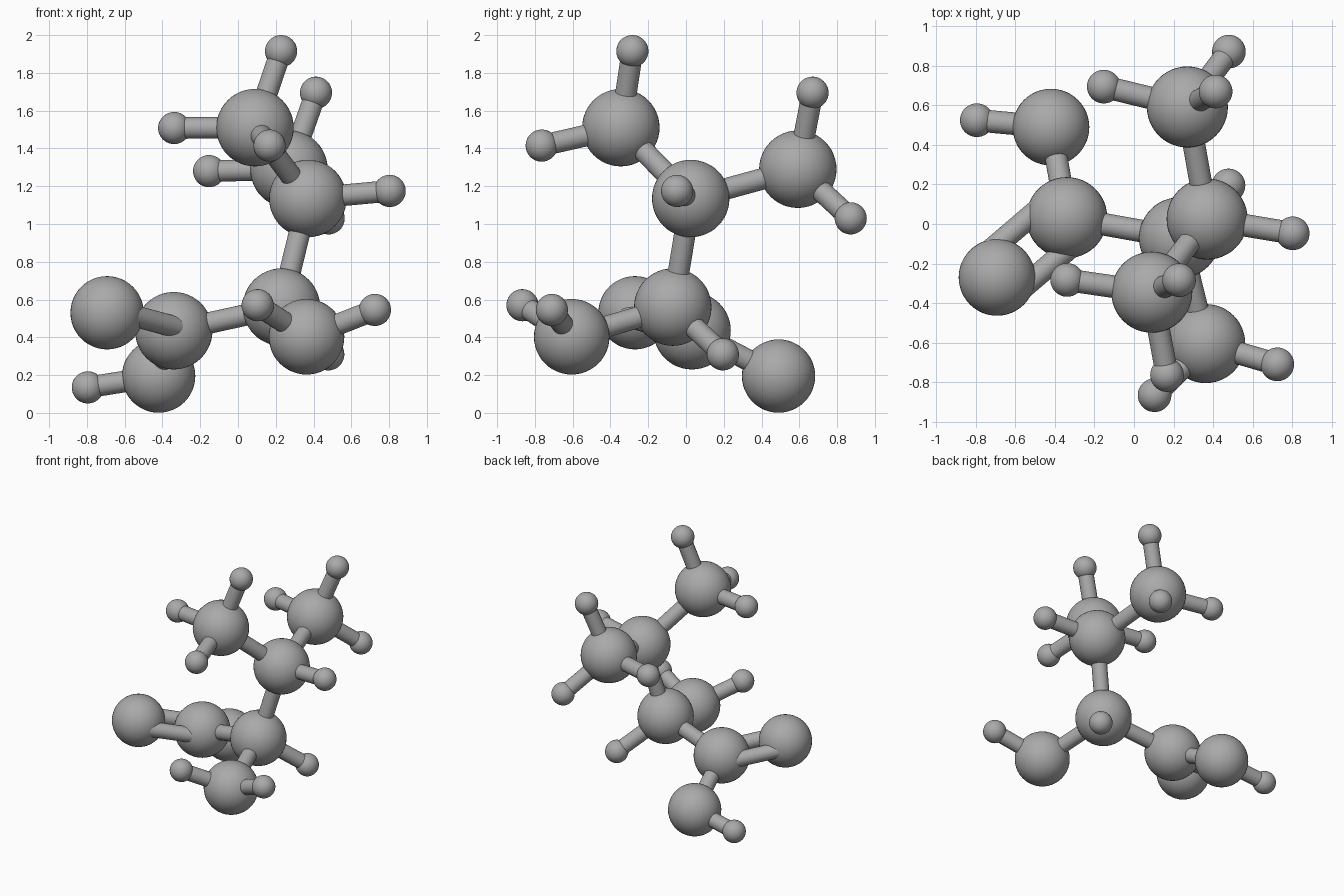
import bpy
import math
from mathutils import Vector

cube = bpy.data.objects.get("Cube")
if cube:
    bpy.data.objects.remove(cube, do_unlink=True)

grey = bpy.data.materials.new("matte_grey")
GREY = (0.4, 0.4, 0.4, 1)
grey.diffuse_color = GREY
grey.use_nodes = True
grey.node_tree.nodes["Principled BSDF"].inputs["Base Color"].default_value = GREY

CARBON, NITROGEN, OXYGEN, HYDROGEN = 0.205, 0.2, 0.194, 0.085
ROD = 0.057

# Atoms: name -> (centre, radius)
atoms = {
    "alpha_carbon": ((0.23, -0.07, 0.56), CARBON),
    "beta_carbon": ((0.37, 0.025, 1.135), CARBON),
    "front_methyl_carbon": ((0.09, -0.345, 1.51), CARBON),
    "back_methyl_carbon": ((0.27, 0.592, 1.29), CARBON),
    "acid_carbon": ((-0.34, 0.032, 0.435), CARBON),
    "amine_nitrogen": ((0.363, -0.605, 0.403), NITROGEN),
    "double_oxygen": ((-0.693, -0.27, 0.53), OXYGEN),
    "hydroxyl_oxygen": ((-0.42, 0.49, 0.195), OXYGEN),
    "hydroxyl_hydrogen": ((-0.795, 0.525, 0.135), HYDROGEN),
    "alpha_hydrogen": ((0.478, 0.195, 0.31), HYDROGEN),
    "beta_hydrogen": ((0.803, -0.047, 1.175), HYDROGEN),
    "front_methyl_hydrogen_top": ((0.228, -0.284, 1.915), HYDROGEN),
    "front_methyl_hydrogen_right": ((-0.338, -0.283, 1.508), HYDROGEN),
    "front_methyl_hydrogen_front": ((0.167, -0.764, 1.415), HYDROGEN),
    "back_methyl_hydrogen_top": ((0.413, 0.67, 1.695), HYDROGEN),
    "back_methyl_hydrogen_right": ((-0.153, 0.695, 1.28), HYDROGEN),
    "back_methyl_hydrogen_back": ((0.48, 0.872, 1.03), HYDROGEN),
    "amine_hydrogen_left": ((0.725, -0.71, 0.545), HYDROGEN),
    "amine_hydrogen_right": ((0.104, -0.866, 0.57), HYDROGEN),
}

# Bonds: each centre atom and its neighbours
bonds = {
    "alpha_carbon": ["beta_carbon", "acid_carbon", "amine_nitrogen", "alpha_hydrogen"],
    "beta_carbon": ["front_methyl_carbon", "back_methyl_carbon", "beta_hydrogen"],
    "front_methyl_carbon": ["front_methyl_hydrogen_" + s for s in ("top", "right", "front")],
    "back_methyl_carbon": ["back_methyl_hydrogen_" + s for s in ("top", "right", "back")],
    "acid_carbon": ["hydroxyl_oxygen"],
    "hydroxyl_oxygen": ["hydroxyl_hydrogen"],
    "amine_nitrogen": ["amine_hydrogen_left", "amine_hydrogen_right"],
}


def finish(name):
    obj = bpy.context.object
    obj.name = name
    obj.data.materials.append(grey)
    bpy.ops.object.shade_smooth_by_angle(angle=math.radians(40))


def rod(name, a, b):
    axis = b - a
    bpy.ops.mesh.primitive_cylinder_add(
        vertices=32, radius=ROD, depth=axis.length, location=(a + b) / 2,
        rotation=axis.to_track_quat("Z", "Y").to_euler())
    finish(name)


def centre(name):
    return Vector(atoms[name][0])


# Balls
for name, (position, radius) in atoms.items():
    bpy.ops.mesh.primitive_uv_sphere_add(
        segments=48, ring_count=24, radius=radius, location=position)
    finish(name)

# Single rods
for start, ends in bonds.items():
    for end in ends:
        rod(f"rod_{start}_to_{end}", centre(start), centre(end))

# Pair of parallel rods for the double bond, side by side horizontally
a, b = centre("acid_carbon"), centre("double_oxygen")
side = (b - a).cross(Vector((0, 0, 1))).normalized() * 0.125
for label, offset in (("back", side), ("front", -side)):
    rod("double_rod_" + label, a + offset, b + offset)
